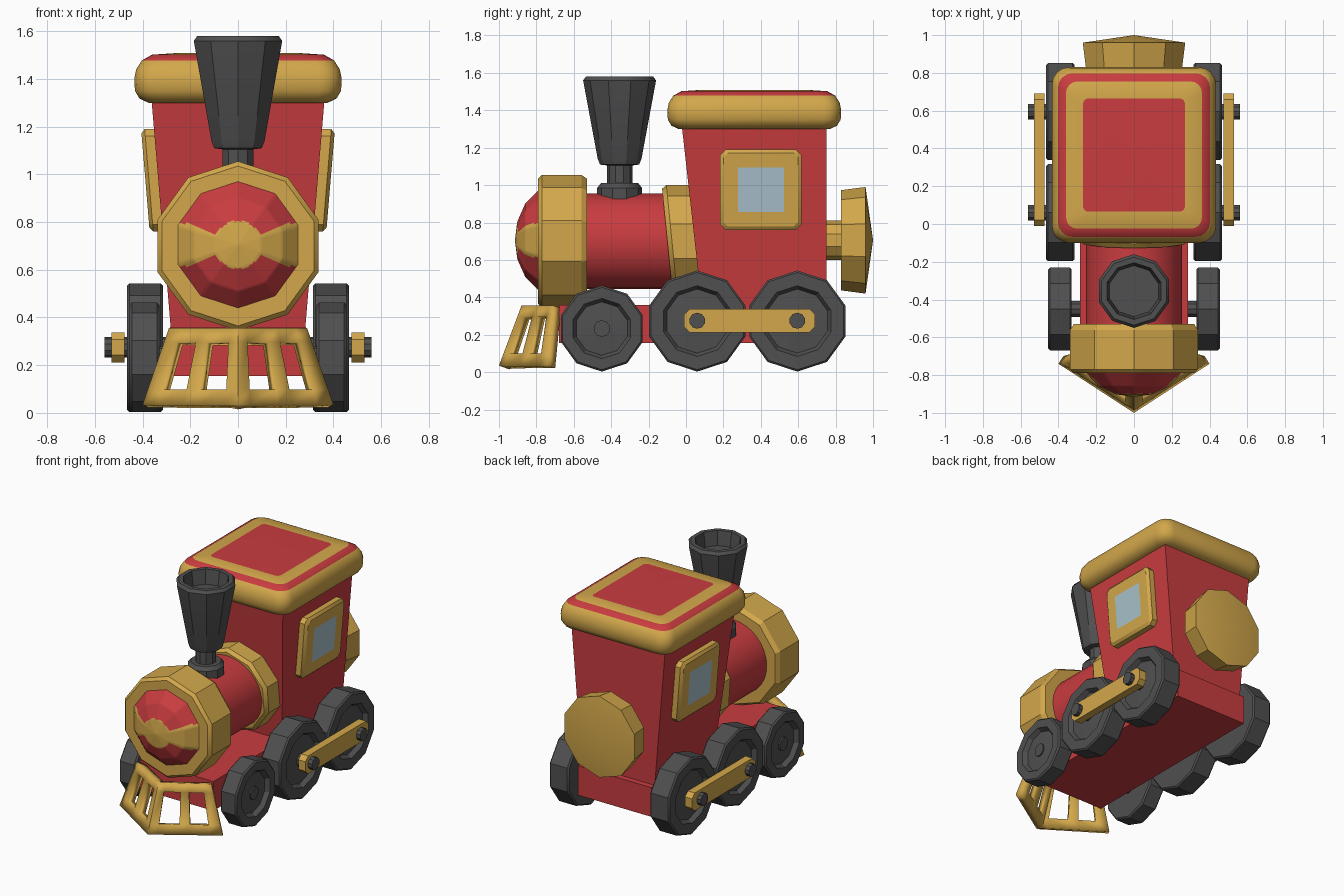
import bpy, bmesh, math
from mathutils import Vector

if "Cube" in bpy.data.objects:
    bpy.data.objects.remove(bpy.data.objects["Cube"])


def material(name, rgb):
    m = bpy.data.materials.new(name)
    m.diffuse_color = (*rgb, 1)
    m.use_nodes = True
    m.node_tree.nodes["Principled BSDF"].inputs["Base Color"].default_value = m.diffuse_color
    return m


RED = material("red paint", (0.58, 0.045, 0.05))
GOLD = material("gold trim", (0.65, 0.39, 0.07))
DARK = material("dark iron", (0.08, 0.08, 0.08))
GLASS = material("window glass", (0.40, 0.54, 0.61))


def finish(name, bm, mats, angle=30):
    me = bpy.data.meshes.new(name)
    bm.to_mesh(me)
    bm.free()
    for m in mats:
        me.materials.append(m)
    me.shade_smooth()
    me.set_sharp_from_angle(angle=math.radians(angle))
    ob = bpy.data.objects.new(name, me)
    bpy.context.collection.objects.link(ob)
    return ob


def loft_mesh(loops, bands=None):
    """Skin equal-length loops and cap both ends; bands = material per band, then end cap."""
    bm = bmesh.new()
    rows = [[bm.verts.new(p) for p in loop] for loop in loops]
    n = len(rows[0])
    bm.faces.new(rows[0])
    for k in range(len(rows) - 1):
        for i in range(n):
            j = (i + 1) % n
            f = bm.faces.new((rows[k][i], rows[k][j], rows[k + 1][j], rows[k + 1][i]))
            f.material_index = bands[k] if bands else 0
    cap = bm.faces.new(rows[-1])
    cap.material_index = bands[-1] if bands else 0
    bmesh.ops.remove_doubles(bm, verts=bm.verts, dist=1e-5)
    bmesh.ops.recalc_face_normals(bm, faces=bm.faces)
    return bm


def loft(name, loops, mats, bands=None, angle=30):
    return finish(name, loft_mesh(loops, bands), mats, angle)


def rings(profile, axis, loc=(0, 0, 0), sides=10):
    """Loops of a turned profile of (radius, position along axis)."""
    out = []
    for r, h in profile:
        loop = []
        for i in range(sides):
            a = math.pi / 2 + math.tau * i / sides
            c, s = r * math.cos(a), r * math.sin(a)
            p = {'X': (h, c, s), 'Y': (c, h, s), 'Z': (c, s, h)}[axis]
            loop.append(Vector(p) + Vector(loc))
        out.append(loop)
    return out


def rounded_rect(hx, hy, r, seg):
    """Outline points of a rectangle with rounded (seg=1: chamfered) corners."""
    pts = []
    for k, (sx, sy) in enumerate(((1, 1), (-1, 1), (-1, -1), (1, -1))):
        for i in range(seg + 1):
            a = math.pi / 2 * (k + i / seg)
            pts.append((sx * (hx - r) + r * math.cos(a), sy * (hy - r) + r * math.sin(a)))
    return pts


def box(x, y0, y1, z):
    return [(-x, y0, z), (x, y0, z), (x, y1, z), (-x, y1, z)]


# Chassis and cab
loft("chassis", [box(0.285, -0.68, 0.79, 0.155), box(0.285, -0.68, 0.79, 0.36)], [RED])
loft("cab", [box(0.282, 0.085, 0.75, 0.355), box(0.365, -0.025, 0.75, 1.34)], [RED])

# Boiler and its gold bands
loft("boiler", rings([(0.255, -0.6), (0.255, 0.2)], 'Y', (0, 0, 0.70), 32), [RED])
loft("boiler_front_ring", rings([(0.335, -0.79), (0.355, -0.77), (0.355, -0.56), (0.335, -0.53)],
                                'Y', (0, 0, 0.70)), [GOLD])
band = rings([(0.28, -0.1), (0.30, -0.075), (0.30, 0.1)], 'Y', (0, 0, 0.70))
for loop in band:
    for p in loop:
        p.y -= (p.z - 0.7) * 0.1
loft("boiler_rear_ring", band, [GOLD])

# Nose dome, with a wavy gold band and centre disc
bm = loft_mesh(rings([(0.265, -0.78), (0.265, -0.79), (0.195, -0.86), (0.1, -0.902), (0, -0.915)],
                     'Y', (0, 0, 0.705)))
bmesh.ops.subdivide_edges(bm, edges=[e for e in bm.edges if min(v.co.y for v in e.verts) < -0.785],
                          cuts=11, use_grid_fill=True)
for f in bm.faces:
    c = f.calc_center_median()
    dz, ax = abs(c.z - 0.705), abs(c.x)
    wave = 0.045 + 0.045 * min(1, max(0, (ax - 0.1) / 0.1))
    f.material_index = int(math.hypot(dz, ax) < 0.1 or dz < wave)
finish("nose_dome", bm, [RED, GOLD])

# Chimney with hollow top
loft("chimney", rings([(0.12, 0.90), (0.12, 0.985), (0.10, 1.01), (0.068, 1.01), (0.068, 1.105),
                       (0.105, 1.11), (0.117, 1.14), (0.195, 1.56), (0.18, 1.58), (0.15, 1.58),
                       (0.135, 1.48)], 'Z', (0, -0.355, 0)), [DARK])

# Roof: rounded slab with painted square bands on top
roof = []
for inset, z in ((0.06, 1.30), (0.022, 1.318), (0.003, 1.35), (0, 1.40), (0.008, 1.44),
                 (0.032, 1.478), (0.075, 1.502), (0.165, 1.508)):
    pts = rounded_rect(0.435 - inset, 0.465 - inset, max(0.03, 0.09 - 0.4 * inset), 4)
    roof.append([(x, y + 0.365, z) for x, y in pts])
loft("roof", roof, [GOLD, RED], [0, 0, 0, 0, 0, 1, 0, 1], 50)

# Round gold end piece on the back of the cab
loft("rear_disc", rings([(0.105, 0.72), (0.105, 0.83), (0.268, 0.83), (0.285, 0.96), (0, 1.0)],
                        'Y', (0, 0, 0.705)), [GOLD])

# Wheels, axles, windows, rods on both sides
AXLES = (("front", -0.45, 0.23), ("middle", 0.06, 0.27), ("rear", 0.595, 0.27))
for name, y, r in AXLES:
    loft(name + "_axle", rings([(0.045, -0.44), (0.045, 0.44)], 'X', (0, y, r + 0.003)), [DARK])

for side, s in (("right", 1), ("left", -1)):
    for name, y, r in AXLES:
        x0, x1 = (0.33, 0.455) if name == "front" else (0.315, 0.465)
        rim = r * 0.7
        prof = [(r - 0.01, x0), (r, x0 + 0.01), (r, x1 - 0.01), (r - 0.01, x1), (rim, x1),
                (rim - 0.018, x1 - 0.03), (0.045, x1 - 0.022), (0.045, x1 - 0.012)]
        loft(f"{name}_wheel_{side}", rings([(a, s * h) for a, h in prof], 'X', (0, y, r + 0.003)), [DARK])

    # Coupling rod with its two pins
    rod = rounded_rect(0.35, 0.063, 0.03, 1)
    loft(f"coupling_rod_{side}", [[(s * x, 0.34 + a, 0.275 + b) for a, b in rod] for x in (0.475, 0.53)],
         [GOLD])
    for name, y, r in AXLES[1:]:
        loft(f"{name}_rod_pin_{side}", rings([(0.043, s * 0.43), (0.043, s * 0.56)], 'X', (0, y, 0.275)),
             [DARK])

    # Window frame with glass, following the sloping cab wall
    loops = []
    for inset, d, corner in ((0, -0.02, 0.03), (0, 0.04, 0.03), (0.018, 0.055, 0.025), (0.095, 0.055, 0.004)):
        pts = rounded_rect(0.218 - inset, 0.215 - inset, corner, 1)
        loops.append([(s * (0.285 + (0.575 + b) * 0.084 + d), 0.40 + a, 0.975 + b) for a, b in pts])
    loft(f"window_{side}", loops, [GOLD, GLASS], [0, 0, 0, 1])

# Slatted V-shaped plow at the front
half = [0.13, 0.42, 0.57, 0.83, 1.0]
us = [-u for u in reversed(half)] + [0] + half
bm = bmesh.new()
grid = []
for v in (0, 0.2, 0.82, 1):
    row = []
    for u in us:
        low = Vector((0.4 * u, -1.0 + 0.26 * abs(u), 0.035))
        top = Vector((0.29 * u, -0.88 + 0.17 * abs(u), 0.355))
        row.append(bm.verts.new(low.lerp(top, v)))
    grid.append(row)
for j in range(3):
    for i in range(len(us) - 1):
        if j == 1 and i in (1, 3, 6, 8):
            continue
        bm.faces.new((grid[j][i], grid[j][i + 1], grid[j + 1][i + 1], grid[j + 1][i]))
plow = finish("front_plow", bm, [GOLD], 20)
mod = plow.modifiers.new("thickness", 'SOLIDIFY')
mod.thickness, mod.offset, mod.use_even_offset = 0.05, -1, True
